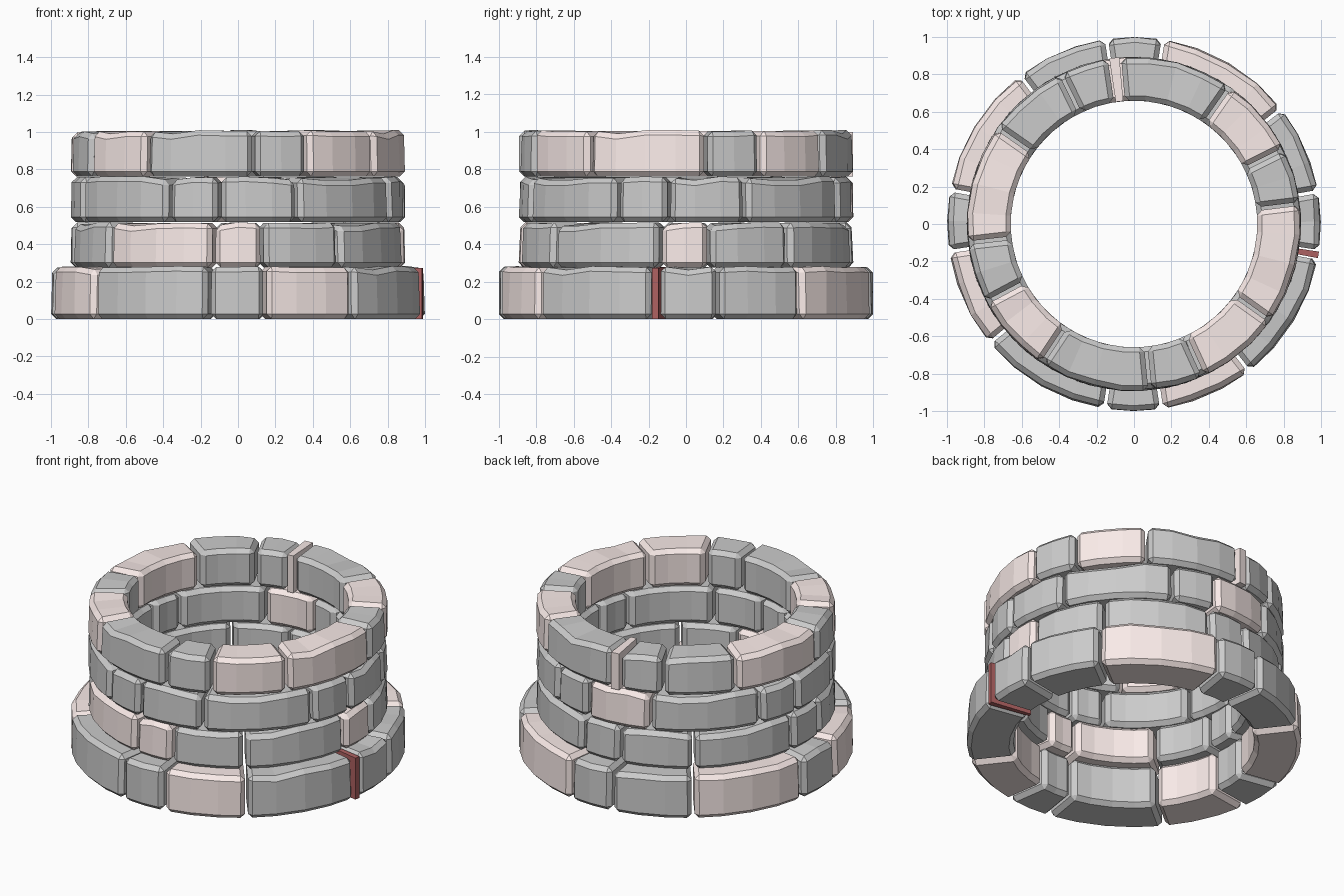
import bpy, bmesh, math, random

if "Cube" in bpy.data.objects:
    bpy.data.objects.remove(bpy.data.objects["Cube"])

random.seed(4)

def material(name, rgb):
    m = bpy.data.materials.new(name)
    m.diffuse_color = (*rgb, 1)
    m.use_nodes = True
    m.node_tree.nodes["Principled BSDF"].inputs["Base Color"].default_value = m.diffuse_color
    return m

pink = material("pink_stone", (0.95, 0.83, 0.81))
red = material("red_stone", (0.42, 0.12, 0.12))

def stone(name, a0, a1, ri, ro, z0, z1, mat=None):
    """Curved block between two joint angles, with chipped corners and chamfered edges."""
    width = a1 - a0
    thin = width < 6
    gap = 0.0 if thin else 0.009
    n = 1 if thin else max(2, round(width / 10.5))
    bm = bmesh.new()
    rings = []
    for i in range(n + 1):
        a = math.radians(a0 + width * i / n)
        shift = gap if i == 0 else -gap if i == n else 0
        chip = 0 if thin else random.uniform(0, 0.012)
        top = z1 - (0.01 if thin else random.choice((0, 0.004, 0.008, 0.022)))
        ring = []
        for r, z in ((ri, z0), (ro, z0), (ro - chip, top), (ri, z1 - 0.004)):
            ring.append(bm.verts.new((r * math.cos(a) - shift * math.sin(a),
                                      r * math.sin(a) + shift * math.cos(a), z)))
        rings.append(ring)
    for p, q in zip(rings, rings[1:]):
        for k in range(4):
            bm.faces.new((p[k], p[(k + 1) % 4], q[(k + 1) % 4], q[k]))
    bm.faces.new(rings[0][::-1])
    bm.faces.new(rings[-1])
    bmesh.ops.recalc_face_normals(bm, faces=bm.faces[:])
    me = bpy.data.meshes.new(name)
    bm.to_mesh(me)
    bm.free()
    ob = bpy.data.objects.new(name, me)
    bpy.context.collection.objects.link(ob)
    if mat:
        me.materials.append(mat)
    if not thin:
        bev = ob.modifiers.new("chamfer", 'BEVEL')
        bev.width = 0.027
        bev.segments = 1
        bev.limit_method = 'ANGLE'
        bev.angle_limit = math.radians(40)

def course(name, joints, ri, ro, z0, z1, pinks=(), reds=()):
    """Ring of stones; joints are angles in degrees, the last stone closes the ring."""
    ends = joints[1:] + [joints[0] + 360]
    for i, (a, b) in enumerate(zip(joints, ends)):
        mat = pink if i in pinks else red if i in reds else None
        stone(f"{name}_stone_{i + 1:02d}", a, b, ri, ro, z0, z1, mat)

# wide base course, with a thin filler stone at the end
course("base_course", [-8.5, 10, 38, 81, 98.5, 127.5, 169.5, 188.5, 219.5, 261, 278.5, 308, 349.5],
       0.72, 1.0, 0.0, 0.283, pinks=(2, 5, 7, 10), reds=(12,))

# second course
course("second_course", [-9, 8, 38, 81, 98.5, 128, 171, 188.5, 219.5, 261.5, 278.5, 307.5],
       0.66, 0.895, 0.275, 0.518, pinks=(0, 8, 9))

# third course
course("third_course", [-6, 21, 65.5, 83.5, 111, 155.5, 173.5, 201.5, 245.3, 263.5, 291, 335.5],
       0.66, 0.895, 0.518, 0.762, pinks=(3,))

# top course, with a thin filler stone at 95 degrees
course("top_course", [7, 26.5, 55, 95, 98.5, 116, 145, 186.5, 208, 236.5, 275.5, 294.5, 324.5],
       0.66, 0.895, 0.762, 1.01, pinks=(1, 3, 6, 8, 11, 12))
